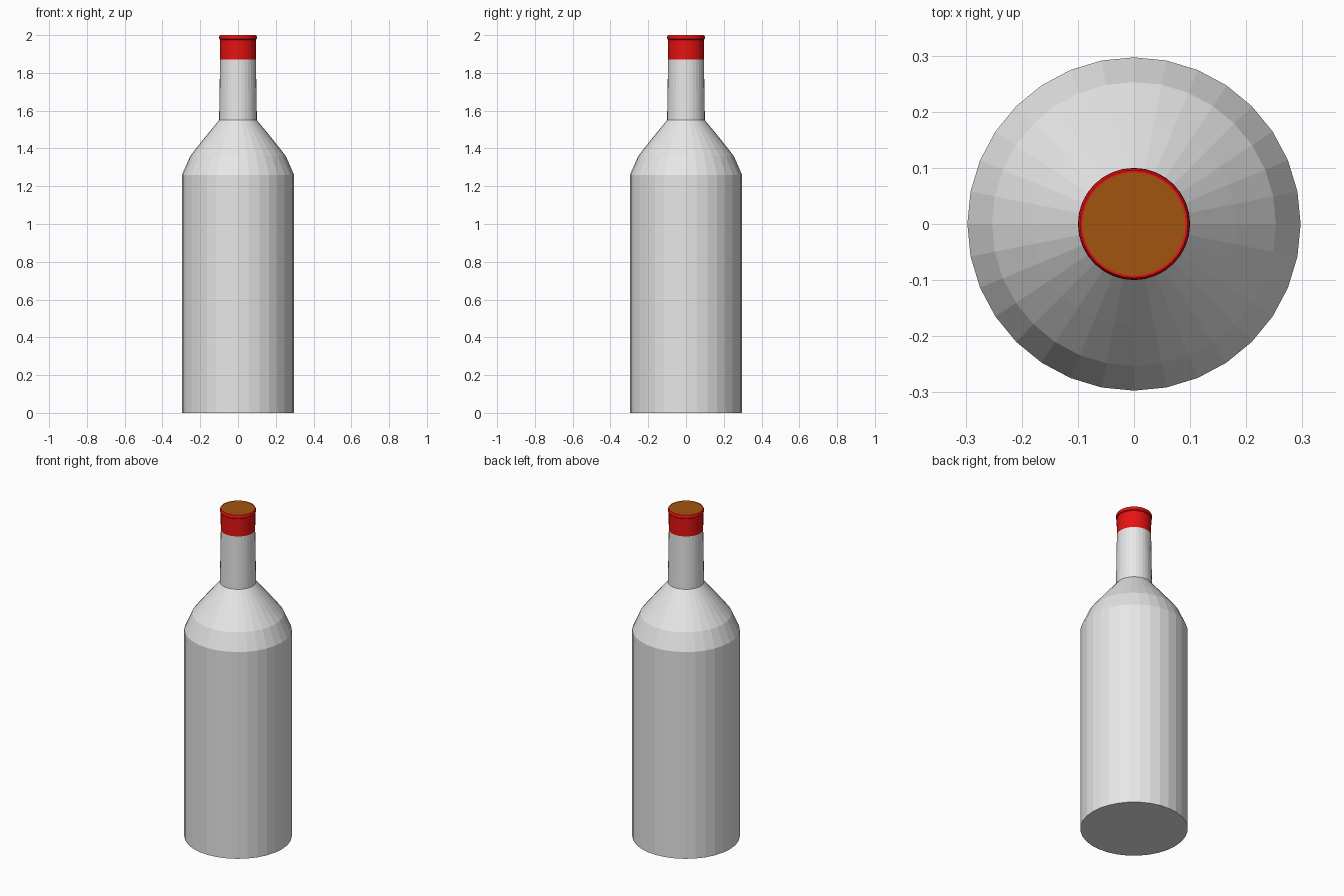
import bpy, bmesh, math

SIDES = 32

cube = bpy.data.objects.get("Cube")
if cube:
    bpy.data.objects.remove(cube, do_unlink=True)


def material(name, rgb):
    mat = bpy.data.materials.new(name)
    mat.use_nodes = True
    mat.diffuse_color = (*rgb, 1)
    bsdf = next(n for n in mat.node_tree.nodes if n.type == 'BSDF_PRINCIPLED')
    bsdf.inputs["Base Color"].default_value = (*rgb, 1)
    return mat


def lathe(name, profile, mat, cap_bottom=False, cap_top=False, smooth=False):
    """Turn a (radius, height) profile around z."""
    bm = bmesh.new()
    rings = []
    for r, z in profile:
        angles = [2 * math.pi * i / SIDES for i in range(SIDES)]
        rings.append([bm.verts.new((r * math.cos(a), r * math.sin(a), z)) for a in angles])
    for low, high in zip(rings, rings[1:]):
        for i in range(SIDES):
            j = (i + 1) % SIDES
            bm.faces.new((low[i], low[j], high[j], high[i]))
    if cap_bottom:
        bm.faces.new(rings[0][::-1])
    if cap_top:
        bm.faces.new(rings[-1])
    mesh = bpy.data.meshes.new(name)
    bm.to_mesh(mesh)
    bm.free()
    mesh.materials.append(mat)
    obj = bpy.data.objects.new(name, mesh)
    bpy.context.collection.objects.link(obj)
    if smooth:
        bpy.ops.object.select_all(action='DESELECT')
        obj.select_set(True)
        bpy.context.view_layer.objects.active = obj
        bpy.ops.object.shade_smooth_by_angle(angle=math.radians(30))
    return obj


glass = material("pale_grey_glass", (0.8, 0.8, 0.8))
red = material("red_foil", (0.8, 0.006, 0.006))
brown = material("brown_cork", (0.36, 0.09, 0.005))

# Body with a sloping shoulder and a slightly tapered neck
lathe("bottle_body",
      [(0.297, 0), (0.297, 1.26), (0.253, 1.36), (0.182, 1.45),
       (0.1, 1.55), (0.095, 1.87)], glass, cap_bottom=True)

# Foil sleeve with a rolled lip around the mouth
lathe("foil_sleeve",
      [(0.095, 1.87), (0.096, 1.972), (0.094, 1.975), (0.099, 1.979),
       (0.1, 1.986), (0.099, 1.995), (0.096, 2.0), (0.092, 2.0), (0.092, 1.99)],
      red, smooth=True)

# Cork filling the mouth
lathe("cork", [(0.092, 1.9), (0.092, 1.999)], brown, cap_bottom=True, cap_top=True)
